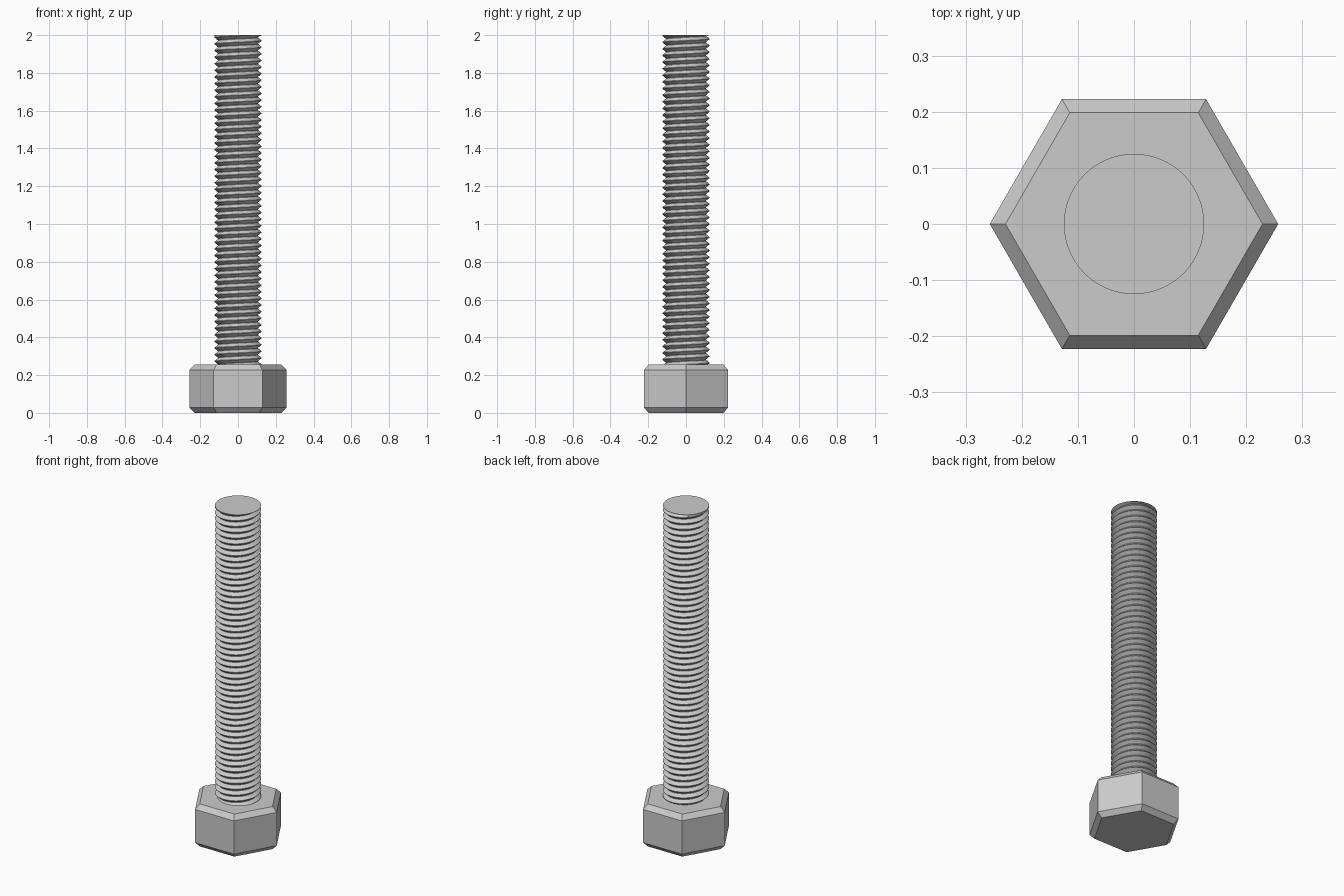
import bpy, bmesh
from math import pi, cos, sin

if "Cube" in bpy.data.objects:
    bpy.data.objects.remove(bpy.data.objects["Cube"], do_unlink=True)

steel = bpy.data.materials.new("grey steel")
steel.use_nodes = True
COLOUR = (0.6, 0.6, 0.6, 1)
steel.diffuse_color = COLOUR
steel.node_tree.nodes["Principled BSDF"].inputs["Base Color"].default_value = COLOUR


def finish(bm, name):
    bmesh.ops.recalc_face_normals(bm, faces=bm.faces)
    mesh = bpy.data.meshes.new(name)
    bm.to_mesh(mesh)
    bm.free()
    mesh.materials.append(steel)
    ob = bpy.data.objects.new(name, mesh)
    bpy.context.collection.objects.link(ob)
    return ob


def ring(bm, radius, z, sides):
    return [bm.verts.new((radius * cos(2 * pi * i / sides),
                          radius * sin(2 * pi * i / sides), z)) for i in range(sides)]


# Hexagonal head, chamfered at both ends
HEAD = 0.255
bm = bmesh.new()
rings = [ring(bm, r, z, 6) for r, z in
         [(0.229, 0), (0.257, 0.028), (0.257, HEAD - 0.028), (0.229, HEAD)]]
for low, high in zip(rings, rings[1:]):
    for i in range(6):
        j = (i + 1) % 6
        bm.faces.new((low[i], low[j], high[j], high[i]))
bm.faces.new(rings[0])
bm.faces.new(rings[-1])
finish(bm, "hex_head")

# Threaded shank: a helical profile whose rows step up one pitch per turn
TOP, PITCH, CREST, ROOT, SIDES = 2.0, 0.035, 0.125, 0.106, 64
PROFILE = [(0.0, CREST), (0.06, CREST), (0.5, ROOT), (0.56, ROOT)]
STEP = len(PROFILE)
turns = int((TOP - HEAD) / PITCH) + 4
bm = bmesh.new()
columns = []
for i in range(SIDES):
    a = 2 * pi * i / SIDES
    column = []
    for k in range(turns):
        for offset, r in PROFILE:
            z = HEAD + PITCH * (k - 2 + offset + i / SIDES)
            if z >= TOP:
                z, r = TOP, CREST
            column.append(bm.verts.new((r * cos(a), r * sin(a), max(z, HEAD - 0.01))))
    columns.append(column)
for i in range(SIDES):
    here, there = columns[i], columns[(i + 1) % SIDES]
    shift = STEP if i == SIDES - 1 else 0
    for k in range(len(here) - 1 - shift):
        bm.faces.new((here[k], there[k + shift], there[k + 1 + shift], here[k + 1]))
bmesh.ops.remove_doubles(bm, verts=bm.verts, dist=0.00005)
# Flat end of the shank
rim = [e for e in bm.edges if e.is_boundary and all(v.co.z > TOP - 0.001 for v in e.verts)]
bmesh.ops.holes_fill(bm, edges=rim, sides=0)
finish(bm, "threaded_shank")
